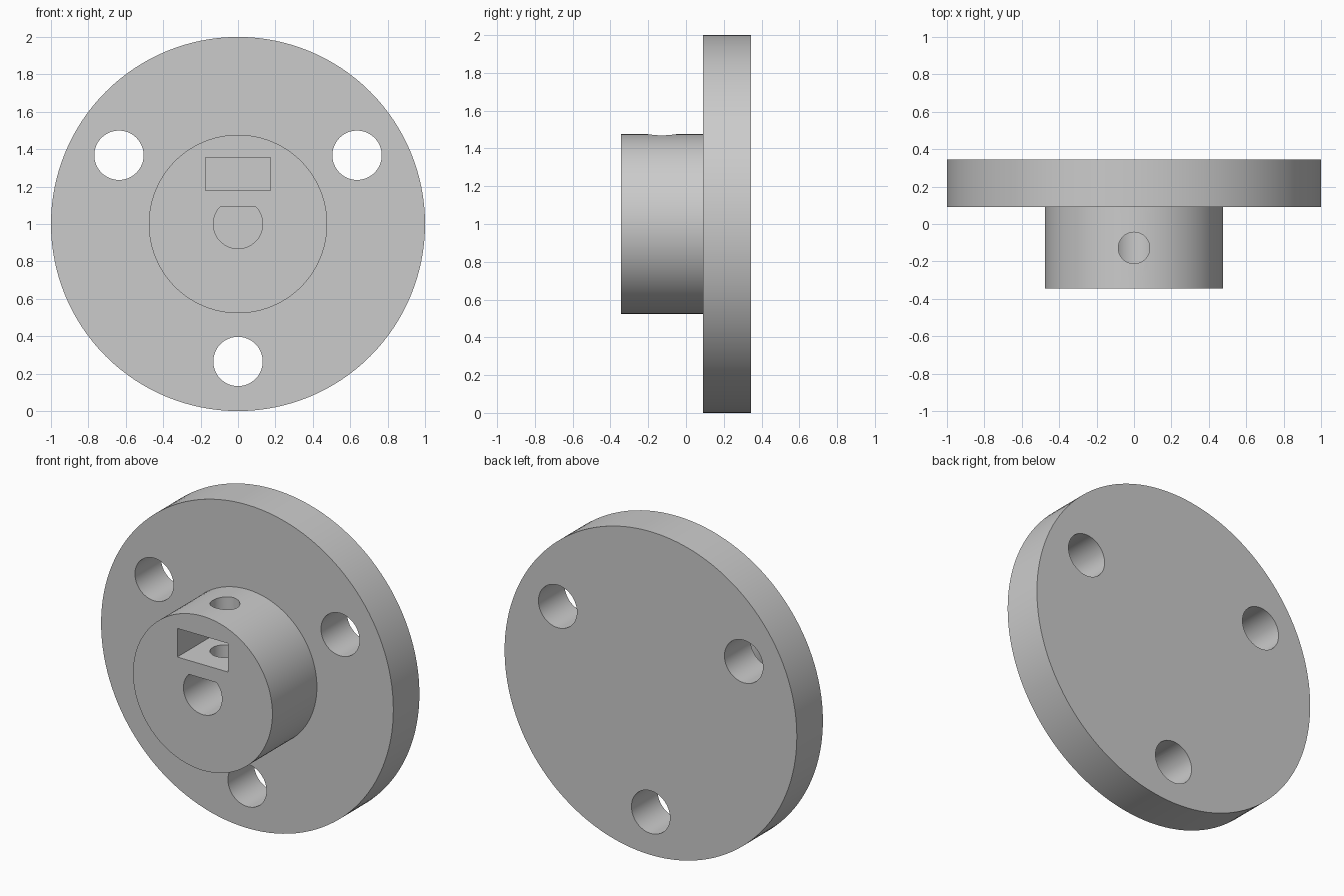
import bpy, bmesh, math
from mathutils import Matrix, Vector

cube = bpy.data.objects.get("Cube")
if cube:
    bpy.data.objects.remove(cube, do_unlink=True)

CENTRE_Z = 1.0
FRONT, STEP, BACK = -0.345, 0.09, 0.345   # hub face, flange face, rear face
FLANGE_R, HUB_R = 1.0, 0.477
BOLT_R, BOLT_CIRCLE = 0.132, 0.735
BORE_R, BORE_FLAT = 0.132, 0.092
SCREW_R, SCREW_Y = 0.084, -0.128

grey = bpy.data.materials.new("plain grey")
grey.use_nodes = True
grey.diffuse_color = (0.6, 0.6, 0.6, 1)
grey.node_tree.nodes["Principled BSDF"].inputs["Base Color"].default_value = (0.6, 0.6, 0.6, 1)


def circle(radius, count, x=0.0, z=0.0):
    """Points of a circle in the XZ plane."""
    steps = [2 * math.pi * i / count for i in range(count)]
    return [(x + radius * math.cos(a), z + radius * math.sin(a)) for a in steps]


def prism(name, outline, y0, y1):
    """Extrude an XZ outline from y0 to y1."""
    bm = bmesh.new()
    face = bm.faces.new([bm.verts.new((x, y0, z)) for x, z in outline])
    grown = bmesh.ops.extrude_face_region(bm, geom=[face])["geom"]
    moved = [v for v in grown if isinstance(v, bmesh.types.BMVert)]
    bmesh.ops.translate(bm, verts=moved, vec=Vector((0, y1 - y0, 0)))
    bmesh.ops.recalc_face_normals(bm, faces=bm.faces)
    mesh = bpy.data.meshes.new(name)
    bm.to_mesh(mesh)
    bm.free()
    mesh.materials.append(grey)
    obj = bpy.data.objects.new(name, mesh)
    bpy.context.collection.objects.link(obj)
    return obj


def combine(body, tool, operation):
    """Apply one boolean and discard the tool."""
    tool.hide_render = True
    mod = body.modifiers.new(tool.name, 'BOOLEAN')
    mod.operation, mod.object, mod.solver = operation, tool, 'EXACT'
    bpy.context.view_layer.objects.active = body
    bpy.ops.object.modifier_apply(modifier=mod.name)
    bpy.data.objects.remove(tool, do_unlink=True)


# Flange disc with the hub boss joined to its front
body = prism("flanged_hub", circle(FLANGE_R, 128, z=CENTRE_Z), STEP, BACK)
hub = prism("hub_boss", circle(HUB_R, 96, z=CENTRE_Z), FRONT, STEP + 0.1)
combine(body, hub, 'UNION')

# Three bolt holes through the flange
for degrees in (30, 150, 270):
    a = math.radians(degrees)
    outline = circle(BOLT_R, 48, BOLT_CIRCLE * math.cos(a), CENTRE_Z + BOLT_CIRCLE * math.sin(a))
    combine(body, prism("bolt_hole", outline, STEP - 0.1, BACK + 0.1), 'DIFFERENCE')

# Blind D-shaped shaft bore: an arc closed by a flat along the top
start = math.asin(BORE_FLAT / BORE_R)
sweep = math.pi + 2 * start
arc = [math.pi - start + sweep * i / 40 for i in range(41)]
bore = [(BORE_R * math.cos(a), CENTRE_Z + BORE_R * math.sin(a)) for a in arc]
combine(body, prism("shaft_bore", bore, FRONT - 0.1, STEP), 'DIFFERENCE')

# Rectangular nut pocket above the bore
pocket = [(-0.174, 1.178), (0.174, 1.178), (0.174, 1.355), (-0.174, 1.355)]
combine(body, prism("nut_pocket", pocket, FRONT - 0.1, 0.045), 'DIFFERENCE')

# Set screw hole from the top of the hub down into the bore
screw = prism("screw_hole", circle(SCREW_R, 40), -0.28, 0.28)
screw.data.transform(Matrix.Translation((0, SCREW_Y, 1.32)) @ Matrix.Rotation(math.pi / 2, 4, 'X'))
combine(body, screw, 'DIFFERENCE')

# Smooth round walls, crisp rims
bpy.ops.object.select_all(action='DESELECT')
body.select_set(True)
bpy.context.view_layer.objects.active = body
bpy.ops.object.shade_smooth_by_angle(angle=math.radians(30))
